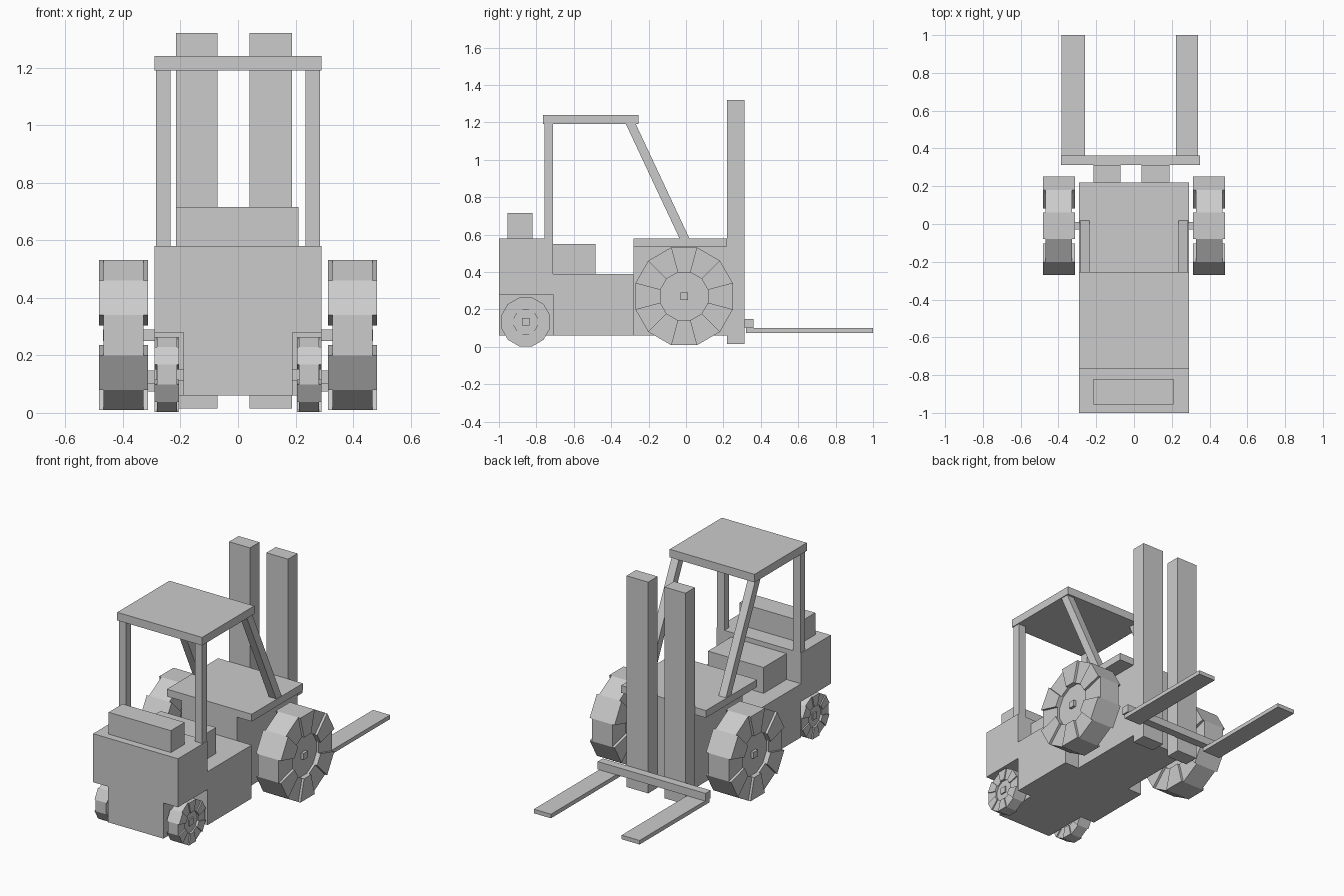
import bpy
import bmesh
from math import cos, sin, radians

cube = bpy.data.objects.get("Cube")
if cube:
    bpy.data.objects.remove(cube, do_unlink=True)

grey = bpy.data.materials.new("plain grey")
grey.use_nodes = True
colour = (0.6, 0.6, 0.6, 1)
grey.diffuse_color = colour
grey.node_tree.nodes["Principled BSDF"].inputs["Base Color"].default_value = colour


def add_prism(bm, x0, x1, profile):
    """Extrude a (y, z) outline along x."""
    face = bm.faces.new([bm.verts.new((x0, y, z)) for y, z in profile])
    out = bmesh.ops.extrude_face_region(bm, geom=[face])["geom"]
    for v in out:
        if isinstance(v, bmesh.types.BMVert):
            v.co.x = x1


def finish(name, bm):
    bmesh.ops.recalc_face_normals(bm, faces=bm.faces)
    mesh = bpy.data.meshes.new(name)
    bm.to_mesh(mesh)
    bm.free()
    mesh.materials.append(grey)
    obj = bpy.data.objects.new(name, mesh)
    bpy.context.collection.objects.link(obj)
    return obj


def prism(name, x0, x1, profile):
    bm = bmesh.new()
    add_prism(bm, x0, x1, profile)
    return finish(name, bm)


def rect(y0, y1, z0, z1):
    return [(y0, z0), (y1, z0), (y1, z1), (y0, z1)]


def box(name, x0, x1, y0, y1, z0, z1):
    return prism(name, x0, x1, rect(y0, y1, z0, z1))


def arc(cy, cz, r, angles):
    return [(cy + r * cos(radians(a)), cz + r * sin(radians(a))) for a in angles]


def wheel(name, cx, cy, cz, size):
    """Twelve tread blocks, alternately wide and narrow, around a recessed hub."""
    bm = bmesh.new()
    outer, inner = 0.27 * size, 0.132 * size
    for i in range(12):
        a = i * 30
        half = (0.07, 0.085)[i % 2] * size
        outline = (arc(cy, cz, outer, (a - 15, a + 15))
                   + arc(cy, cz, inner, (a + 15, a - 15)))
        add_prism(bm, cx - half, cx + half, outline)
    hub = 0.055 * size
    add_prism(bm, cx - hub, cx + hub, arc(cy, cz, inner, range(15, 375, 30)))
    finish(name, bm)


# Chassis from one side outline, with wheel wells cut on both sides
body = prism("body", -0.29, 0.29, [
    (-1, 0.06), (0.22, 0.06), (0.22, 0.58), (-0.28, 0.58),
    (-0.28, 0.39), (-0.71, 0.39), (-0.71, 0.58), (-1, 0.58)])
wells = {"rear": rect(-1.1, -0.71, -0.1, 0.28),
         "fork_end": rect(-0.28, 0.4, -0.1, 0.535)}
cutters = []
for side in (-1, 1):
    for label, outline in wells.items():
        cutter = prism(label + "_well_cutter", side * 0.19, side * 0.4, outline)
        cutter.hide_render = True
        mod = body.modifiers.new("wheel well", "BOOLEAN")
        mod.operation = "DIFFERENCE"
        mod.solver = "EXACT"
        mod.object = cutter
        cutters.append(cutter)
bpy.context.view_layer.update()
depsgraph = bpy.context.evaluated_depsgraph_get()
body.data = bpy.data.meshes.new_from_object(body.evaluated_get(depsgraph))
body.modifiers.clear()
for cutter in cutters:
    bpy.data.objects.remove(cutter, do_unlink=True)

# Seat, counterweight and roof
box("seat", -0.19, 0.19, -0.71, -0.485, 0.39, 0.55)
box("counterweight", -0.215, 0.21, -0.955, -0.82, 0.58, 0.715)
box("roof", -0.29, 0.29, -0.765, -0.255, 1.19, 1.24)

# Mirrored posts, wheels and axles
for side, label in ((1, "left"), (-1, "right")):
    inner, outer = side * 0.235, side * 0.285
    box(label + "_upright_post", inner, outer, -0.757, -0.71, 0.58, 1.19)
    prism(label + "_slanted_post", inner, outer,
          [(-0.035, 0.58), (0.018, 0.58), (-0.268, 1.19), (-0.321, 1.19)])
    wheel(label + "_large_wheel", side * 0.398, -0.01, 0.27, 1)
    wheel(label + "_small_wheel", side * 0.247, -0.857, 0.133, 0.5)
    box(label + "_large_axle", side * 0.19, side * 0.47, -0.03, 0.01, 0.25, 0.29)
    box(label + "_small_axle", side * 0.19, side * 0.283, -0.877, -0.837, 0.113, 0.153)

# Lifting mast, carriage bar and forks
for label, x0, x1 in (("right", -0.215, -0.072), ("left", 0.04, 0.188)):
    box(label + "_mast", x0, x1, 0.22, 0.312, 0.015, 1.32)
box("carriage_bar", -0.387, 0.35, 0.312, 0.362, 0.1, 0.148)
for label, x0, x1 in (("right", -0.383, -0.26), ("left", 0.223, 0.34)):
    box(label + "_fork", x0, x1, 0.32, 1, 0.075, 0.1)
